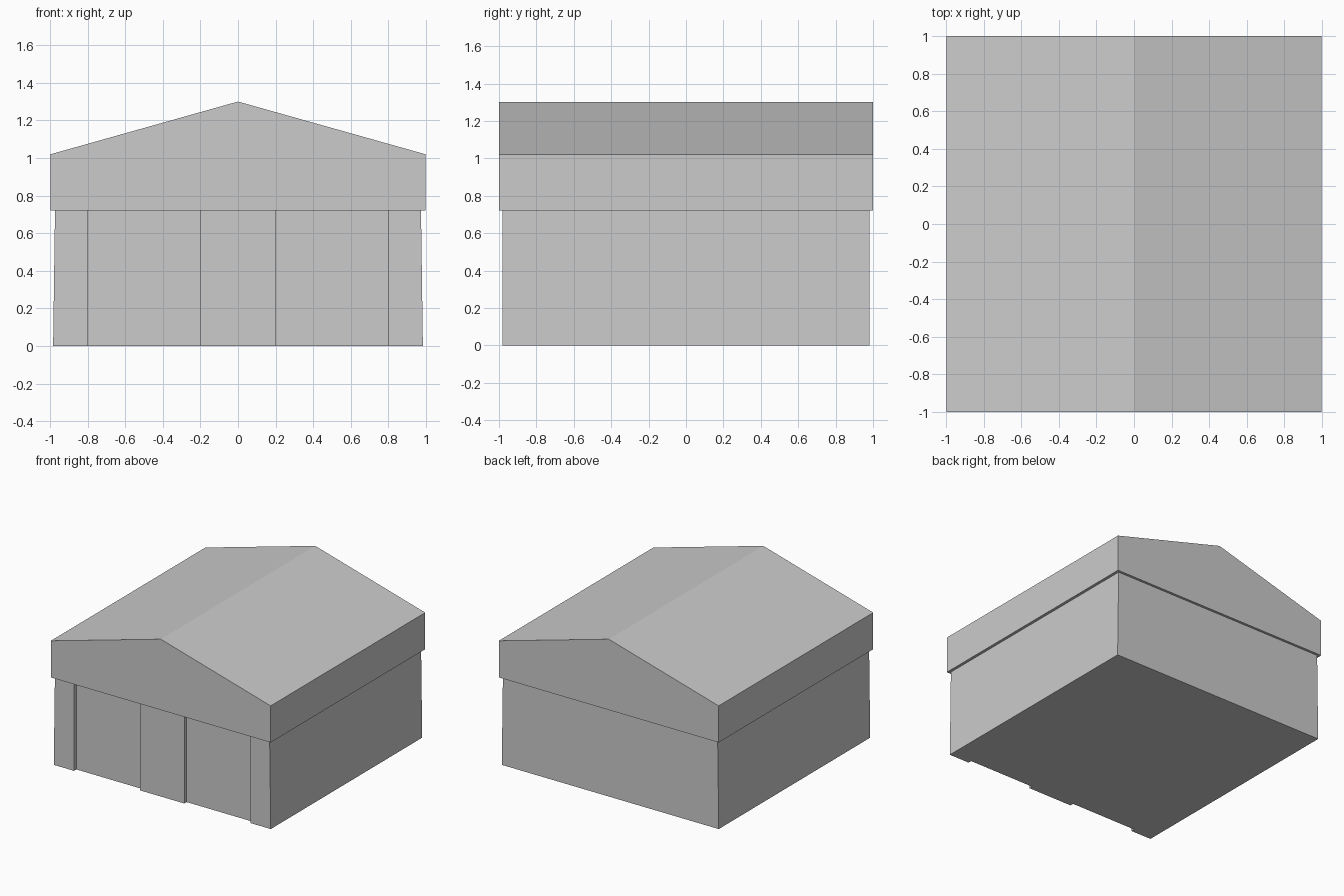
import bpy, bmesh
from mathutils import Vector

if "Cube" in bpy.data.objects:
    bpy.data.objects.remove(bpy.data.objects["Cube"])


def prism(name, profile, sweep, top_scale_x=1.0):
    """Extrude a closed profile along a vector, optionally narrowing the far end in x."""
    bm = bmesh.new()
    face = bm.faces.new([bm.verts.new(p) for p in profile])
    ext = bmesh.ops.extrude_face_region(bm, geom=[face], use_keep_orig=True)
    for v in (g for g in ext["geom"] if isinstance(g, bmesh.types.BMVert)):
        v.co += Vector(sweep)
        v.co.x *= top_scale_x
    bmesh.ops.recalc_face_normals(bm, faces=bm.faces)
    mesh = bpy.data.meshes.new(name)
    bm.to_mesh(mesh)
    bm.free()
    obj = bpy.data.objects.new(name, mesh)
    bpy.context.collection.objects.link(obj)
    return obj


# Walls: floor plan with two shallow door recesses in the front
HALF, FRONT, RECESS, EAVE = 0.983, -0.98, 0.03, 0.72
half_plan = [(0.2, FRONT), (0.2, FRONT + RECESS), (0.8, FRONT + RECESS),
             (0.8, FRONT), (HALF, FRONT), (HALF, 0.98)]
plan = half_plan + [(-x, y) for x, y in reversed(half_plan)]
walls = prism("walls", [(x, y, 0) for x, y in plan], (0, 0, EAVE), 0.973 / HALF)
# Keep the door edges vertical; only the side walls lean in
for v in walls.data.vertices:
    if abs(v.co.x) < 0.9:
        v.co.x = 0.2 * (1 if v.co.x > 0 else -1) * (4 if abs(v.co.x) > 0.5 else 1)

# Roof: solid gable with deep fascia, slightly overhanging the walls
gable = [(-0.996, EAVE), (0.996, EAVE), (0.996, 1.02), (0, 1.30), (-0.996, 1.02)]
prism("roof", [(x, -1, z) for x, z in gable], (0, 2, 0))
